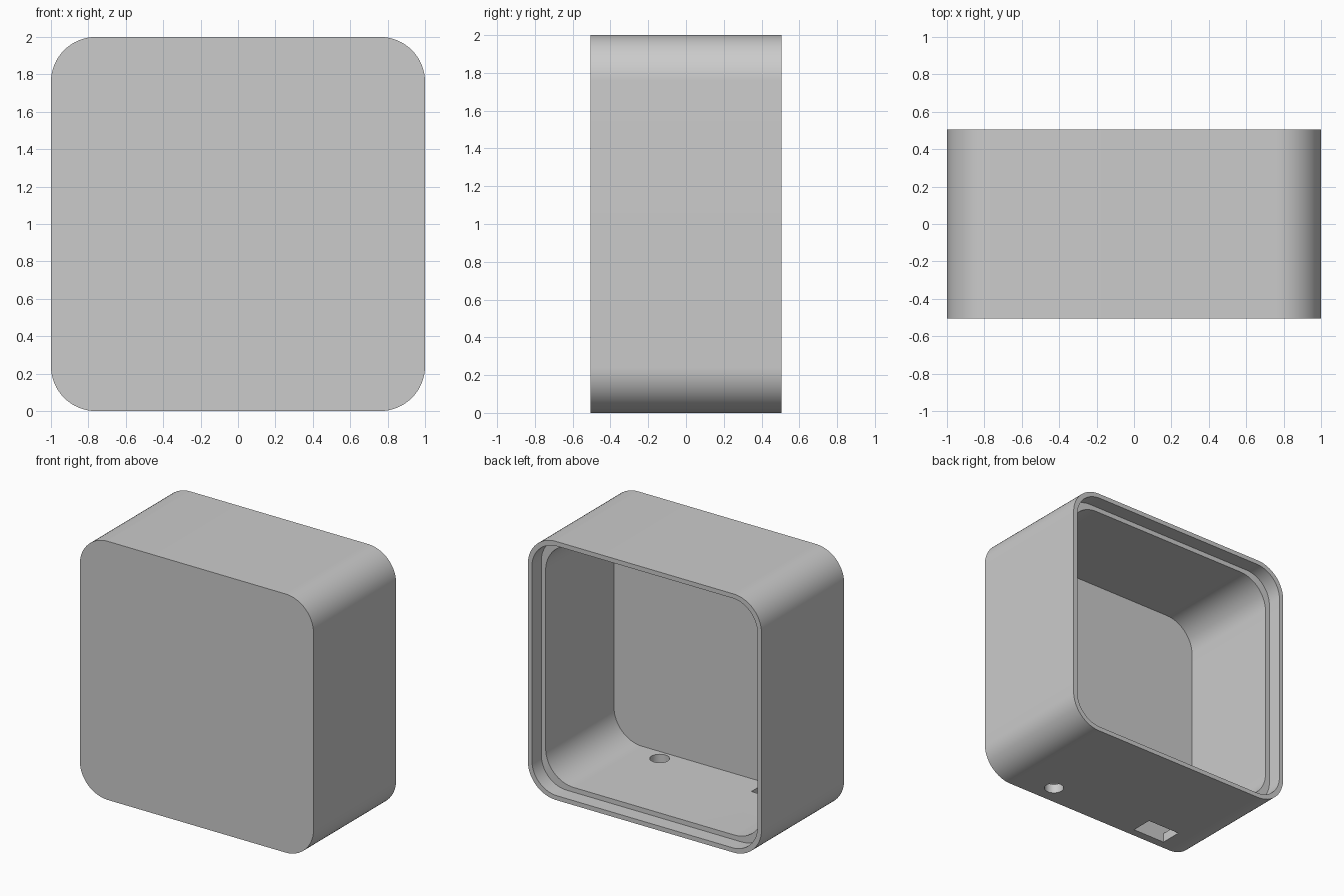
import bpy, bmesh, math
from mathutils import Matrix, Vector

default = bpy.data.objects.get("Cube")
if default:
    bpy.data.objects.remove(default, do_unlink=True)

HALF_DEPTH = 0.505
FRONT_THICKNESS = 0.06
LIP_DEPTH = 0.115
CORNER_STEPS = 16

grey = bpy.data.materials.new("light_grey")
grey.use_nodes = True
grey.diffuse_color = (0.6, 0.6, 0.6, 1)
grey.node_tree.nodes["Principled BSDF"].inputs["Base Color"].default_value = (0.6, 0.6, 0.6, 1)


def rounded_loop(bm, half, radius, y):
    """Rounded square of vertices facing along y, centred at z = 1."""
    verts = []
    c = half - radius
    for q, (sx, sz) in enumerate(((1, 1), (-1, 1), (-1, -1), (1, -1))):
        for i in range(CORNER_STEPS + 1):
            a = math.pi / 2 * (q + i / CORNER_STEPS)
            verts.append(bm.verts.new((sx * c + radius * math.cos(a), y,
                                       1 + sz * c + radius * math.sin(a))))
    return verts


def finish(bm, name):
    bmesh.ops.recalc_face_normals(bm, faces=bm.faces)
    mesh = bpy.data.meshes.new(name)
    bm.to_mesh(mesh)
    bm.free()
    mesh.materials.append(grey)
    obj = bpy.data.objects.new(name, mesh)
    bpy.context.collection.objects.link(obj)
    return obj


# Case shell: front face, outer wall, rim, lid recess, inner wall, inner front
bm = bmesh.new()
shelf = HALF_DEPTH - LIP_DEPTH
loops = [rounded_loop(bm, *section) for section in (
    (1.0, 0.24, -HALF_DEPTH),
    (1.0, 0.24, HALF_DEPTH),
    (0.965, 0.215, HALF_DEPTH),
    (0.965, 0.215, shelf),
    (0.928, 0.24, shelf),
    (0.928, 0.24, FRONT_THICKNESS - HALF_DEPTH),
)]
for a, b in zip(loops, loops[1:]):
    for i in range(len(a)):
        j = (i + 1) % len(a)
        bm.faces.new((a[i], a[j], b[j], b[i]))
bm.faces.new(loops[0])
bm.faces.new(loops[-1])
case = finish(bm, "case_shell")

# Round cable hole and rectangular port through the underside
bm = bmesh.new()
bmesh.ops.create_cone(bm, cap_ends=True, segments=32, radius1=0.07, radius2=0.07,
                      depth=0.4, matrix=Matrix.Translation((0.47, -0.35, 0)))
round_cutter = finish(bm, "cable_hole_cutter")

bm = bmesh.new()
bmesh.ops.create_cube(bm, size=1, matrix=Matrix.Translation((-0.51, -0.355, 0))
                      @ Matrix.Diagonal(Vector((0.28, 0.17, 0.4, 1))))
port_cutter = finish(bm, "port_cutter")

bpy.ops.object.select_all(action='DESELECT')
bpy.context.view_layer.objects.active = case
case.select_set(True)
for cutter in (round_cutter, port_cutter):
    cutter.hide_render = True
    mod = case.modifiers.new(cutter.name, 'BOOLEAN')
    mod.operation = 'DIFFERENCE'
    mod.solver = 'EXACT'
    mod.object = cutter
    bpy.ops.object.modifier_apply(modifier=mod.name)
    bpy.data.objects.remove(cutter, do_unlink=True)

bpy.ops.object.shade_smooth_by_angle(angle=math.radians(30))
